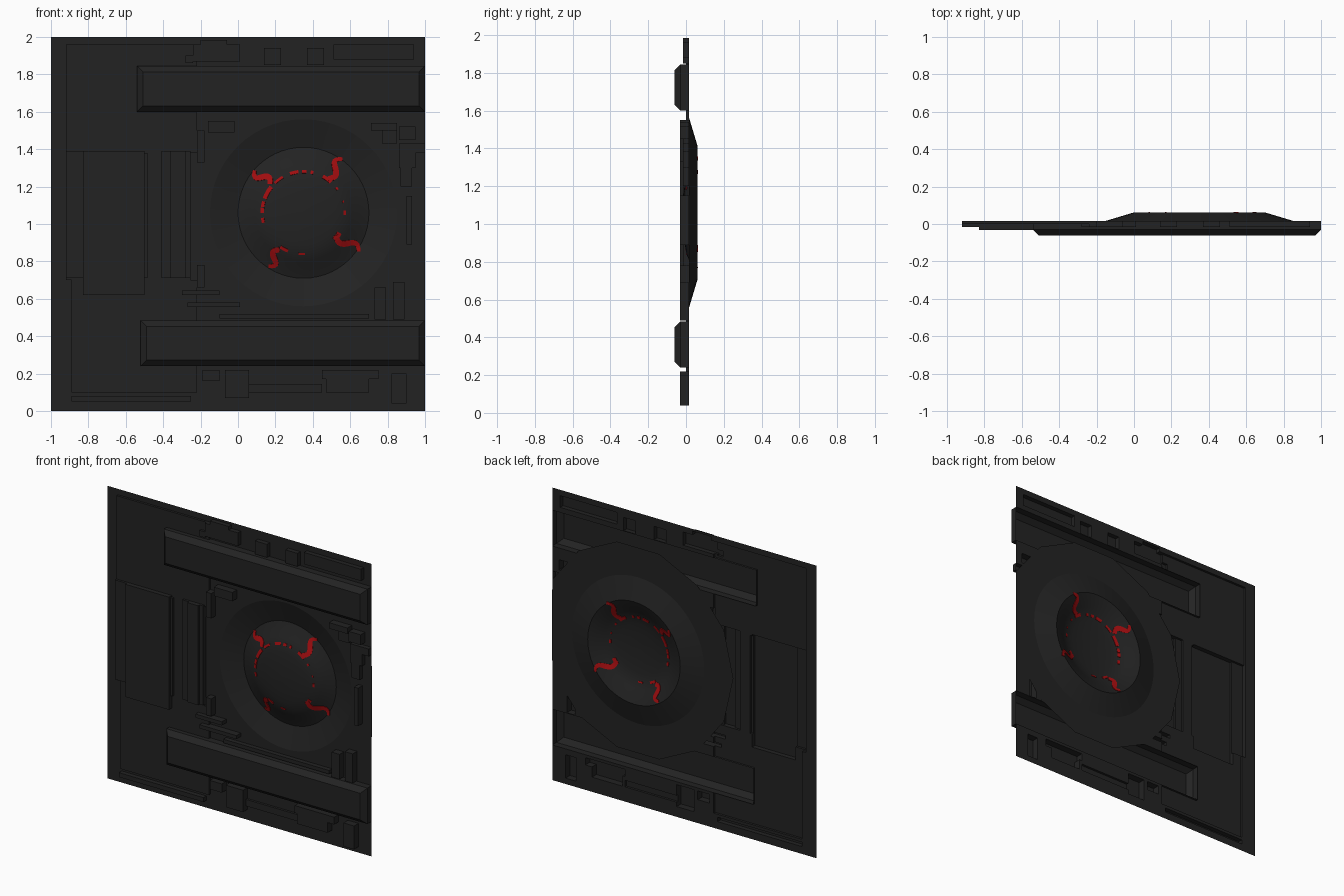
import bpy, bmesh, math

if "Cube" in bpy.data.objects:
    bpy.data.objects.remove(bpy.data.objects["Cube"])

def material(name, rgb):
    m = bpy.data.materials.new(name)
    m.diffuse_color = (*rgb, 1)
    m.use_nodes = True
    m.node_tree.nodes["Principled BSDF"].inputs["Base Color"].default_value = m.diffuse_color
    return m

DARK = material("charcoal_metal", (0.0165, 0.0165, 0.0165))
RED = material("glowing_red", (0.36, 0.004, 0.005))

def finish(name, bm, mat, smooth=False):
    me = bpy.data.meshes.new(name)
    bm.to_mesh(me)
    bm.free()
    me.materials.append(mat)
    ob = bpy.data.objects.new(name, me)
    bpy.context.collection.objects.link(ob)
    if smooth:
        bpy.ops.object.select_all(action='DESELECT')
        ob.select_set(True)
        bpy.context.view_layer.objects.active = ob
        bpy.ops.object.shade_smooth_by_angle(angle=math.radians(35))
    return ob

# Pressed sheet: rectangles (x0, x1, z0, z1) grouped by depth
BASE = 0.016
plate = [(-.92, -.255, .70, 1.96), (-.89, -.22, .10, .70), (-.255, -.22, 1.38, 1.96),
         (.06, .45, .10, .145)]
low = [(-.92, -.83, .71, 1.39), (-.89, -.25, .05, .08), (-.28, -.24, 1.86, 1.90),
       (-.24, .01, 1.87, 1.96), (-.20, -.06, 1.96, 1.985), (.14, .23, 1.85, 1.94),
       (.37, .46, 1.85, 1.94), (.51, .94, 1.88, 1.96), (-.50, -.485, .71, 1.38),
       (-.41, -.36, .71, 1.39), (-.28, -.255, .71, 1.39), (-.10, .70, .495, .52),
       (.77, .85, 1.43, 1.54), (.86, .95, 1.30, 1.43), (.87, .93, 1.20, 1.30),
       (.95, 1.0, 1.38, 1.43)]
high = [(-.83, -.50, .62, 1.39), (-.36, -.28, .71, 1.39), (-.16, -.02, 1.49, 1.55),
        (-.22, -.18, 1.33, 1.50), (-.22, -.18, .66, .78), (.71, .85, 1.50, 1.54),
        (.86, .95, 1.45, 1.52), (.90, .93, .89, 1.15), (.73, .79, .49, .66),
        (.83, .89, .49, .69), (-.30, -.10, .62, .645), (-.27, .01, .555, .58)]
feet = [(-.19, -.10, .16, .22), (-.07, .06, .07, .22), (.45, .75, .17, .22),
        (.47, .70, .10, .17), (.82, .90, .04, .20)]
bars = [(-.54, 1.0, 1.60, 1.845), (-.52, 1.0, .24, .485)]
bowl_hole = (-.15, .85, .56, 1.56)
layers = [(None, [bowl_hole]), (0.0, plate), (-.016, low), (-.032, high + feet), (None, bars)]
rects = [r for _, g in layers for r in g]
xs = sorted({-1, 1} | {r[i] for r in rects for i in (0, 1)})
zs = sorted({0, 2} | {r[i] for r in rects for i in (2, 3)})

def level(x, z):
    y = BASE
    for depth, group in layers:
        if any(a < x < b and c < z < d for a, b, c, d in group):
            y = depth
    return y

bm = bmesh.new()
verts = {}
def V(x, z, y):
    if (x, z, y) not in verts:
        verts[x, z, y] = bm.verts.new((x, y, z))
    return verts[x, z, y]

cell = [[level((a + b) / 2, (c + d) / 2) for c, d in zip(zs, zs[1:])] for a, b in zip(xs, xs[1:])]
def h(i, j):
    return BASE if cell[i][j] is None else cell[i][j]
for i in range(len(xs) - 1):
    for j in range(len(zs) - 1):
        a, b, c, d, y = xs[i], xs[i + 1], zs[j], zs[j + 1], h(i, j)
        if cell[i][j] is not None:
            bm.faces.new([V(a, c, y), V(b, c, y), V(b, d, y), V(a, d, y)])
        # step walls towards the right and upper neighbours
        yr = h(i + 1, j) if i + 2 < len(xs) else BASE
        if yr != y:
            bm.faces.new([V(b, c, y), V(b, c, yr), V(b, d, yr), V(b, d, y)])
        if j + 2 < len(zs) and h(i, j + 1) != y:
            yu = h(i, j + 1)
            bm.faces.new([V(a, d, y), V(b, d, y), V(b, d, yu), V(a, d, yu)])
bmesh.ops.dissolve_limit(bm, angle_limit=0.01, verts=bm.verts[:], edges=bm.edges[:])
finish("wall_panel", bm, DARK)

# Bevelled hollow bars, open at the back
for n, (a, b, c, d) in enumerate(bars):
    bm = bmesh.new()
    loops = []
    for y, s in ((BASE, 0), (-.03, 0), (-.062, .032)):
        loops.append([bm.verts.new((x, y, z)) for x, z in
                      ((a + s, c + s), (b - s, c + s), (b - s, d - s), (a + s, d - s))])
    for p, q in zip(loops, loops[1:]):
        for k in range(4):
            bm.faces.new([p[k], p[(k + 1) % 4], q[(k + 1) % 4], q[k]])
    bm.faces.new(loops[-1])
    finish(("upper_bar", "lower_bar")[n], bm, DARK)

# Round dish: flat many-sided backing plate, trench, raised dome
CX, CZ, SEG = 0.35, 1.06, 56
profile = [(.50, .017), (.35, .062), (.30, .042), (.26, .02), (.22, .003), (.17, -.006),
           (.10, -.012), (.01, -.015)]

def ring(bm, radius, y):
    out = []
    for k in range(SEG):
        t = 2 * math.pi * k / SEG
        r = radius(t)
        out.append(bm.verts.new((CX + r * math.cos(t), y, CZ + r * math.sin(t))))
    return out

def bridge(bm, p, q):
    for k in range(SEG):
        m = (k + 1) % SEG
        bm.faces.new([p[k], q[k], q[m], p[m]][::-1])

def plate_radius(t):
    w = math.pi / 7
    r = .72 * math.cos(w / 2) / math.cos(t % w - w / 2)
    return min(r, .65 / math.cos(t)) if math.cos(t) > 0.1 else r

bm = bmesh.new()
bridge(bm, ring(bm, plate_radius, .017), ring(bm, lambda t: .50, .017))
finish("dish_backing", bm, DARK)

bm = bmesh.new()
rings = [ring(bm, lambda t, r=r: r, y) for r, y in profile]
for p, q in zip(rings, rings[1:]):
    bridge(bm, p, q)
bm.faces.new(rings[-1])
finish("dish", bm, DARK, smooth=True)

# Red cracks lying on the dome
def dome_y(r):
    for (r1, y1), (r0, y0) in zip(profile[1:], profile[2:]):
        if r0 <= r <= r1:
            return y0 + (y1 - y0) * (r - r0) / (r1 - r0)
    return .06

def crack(bm, path, widths):
    rows = []
    for k, (x, z) in enumerate(path):
        x0, z0 = path[max(k - 1, 0)]
        x1, z1 = path[min(k + 1, len(path) - 1)]
        l = math.hypot(x1 - x0, z1 - z0)
        nx, nz = -(z1 - z0) / l * widths[k] / 2, (x1 - x0) / l * widths[k] / 2
        rows.append([bm.verts.new((px, dome_y(math.hypot(px - CX, pz - CZ)), pz))
                     for px, pz in ((x + nx, z + nz), (x - nx, z - nz))])
    for p, q in zip(rows, rows[1:]):
        bm.faces.new([p[0], p[1], q[1], q[0]])

bm = bmesh.new()
# four wavy arms: angle, inner radius, outer radius
for deg, r0, r1 in ((139, .235, .345), (54, .225, .355), (-35, .21, .36), (-123, .235, .34)):
    path, widths = [], []
    for k in range(13):
        f = k / 12
        r = r0 + (r1 - r0) * f
        t = math.radians(deg) - .085 * math.sin(f * 2 * math.pi)
        path.append((CX + r * math.cos(t), CZ + r * math.sin(t)))
        widths.append(.018 + .014 * math.sin(math.pi * (.2 + .8 * f)))
    crack(bm, path, widths)
# broken ring dashes: start angle, end angle, width
for a, b, w in ((97, 109, .018), (86, 92, .018), (76, 80, .018), (48, 62, .02), (34, 38, .012),
                (-3, 3, .012), (14, 17, .008), (-41, -29, .025), (-97, -88, .01),
                (-124, -112, .016), (187, 194, .016), (164, 172, .018), (173, 180, .018),
                (141, 160, .022), (120, 134, .014)):
    arc = [math.radians(a + (b - a) * k / 4) for k in range(5)]
    crack(bm, [(CX + .22 * math.cos(t), CZ + .22 * math.sin(t)) for t in arc], [w] * 5)
cracks = finish("red_cracks", bm, RED)
solid = cracks.modifiers.new("thickness", 'SOLIDIFY')
solid.thickness = .007
solid.offset = 0
